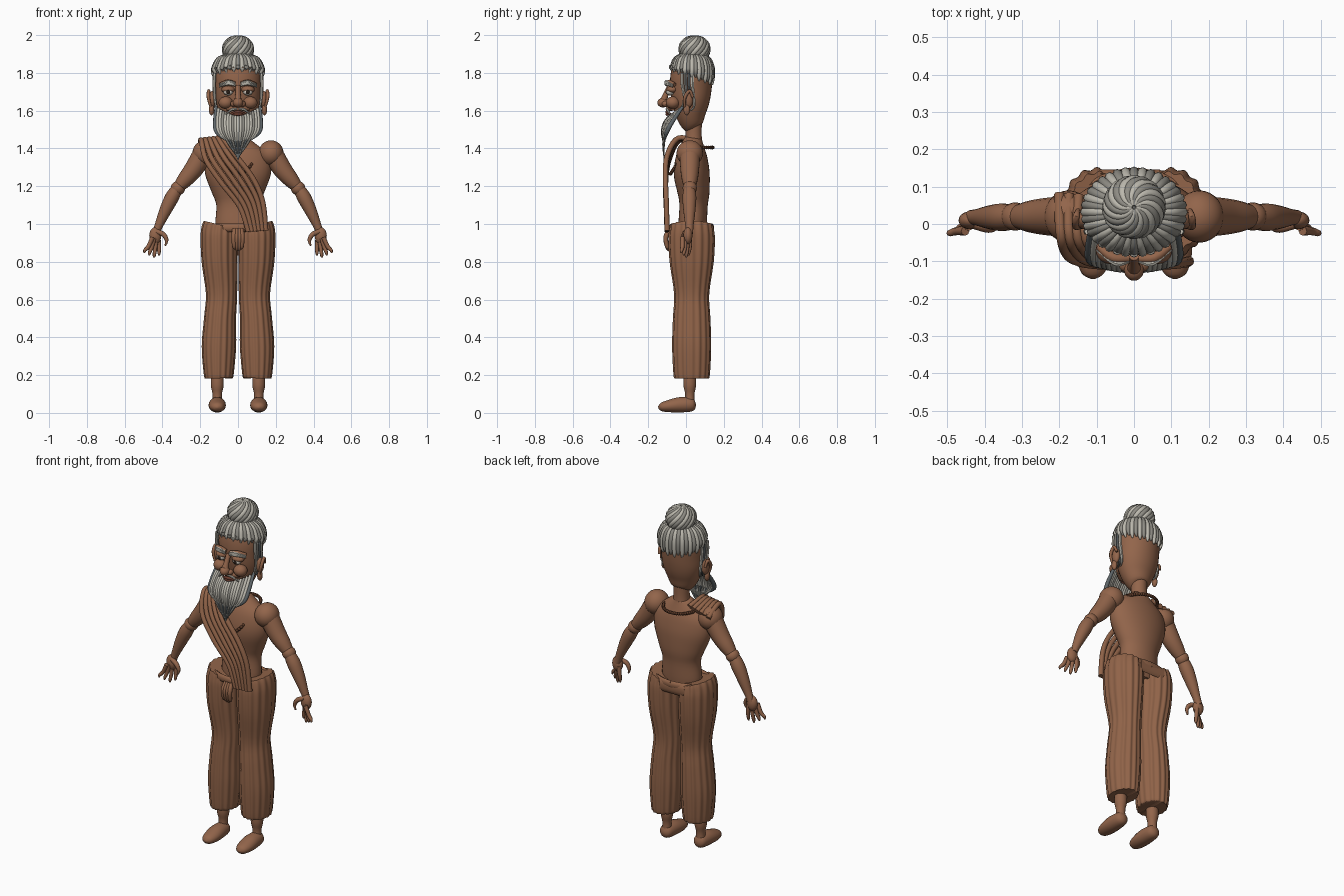
import bpy, bmesh
from math import sin, cos, pi, radians
from mathutils import Vector, Matrix

if "Cube" in bpy.data.objects:
    bpy.data.objects.remove(bpy.data.objects["Cube"])


def material(name, rgb):
    m = bpy.data.materials.new(name)
    m.use_nodes = True
    m.diffuse_color = (*rgb, 1)
    m.node_tree.nodes["Principled BSDF"].inputs["Base Color"].default_value = (*rgb, 1)
    return m


SKIN = material("skin brown", (0.29, 0.13, 0.07))
CLOTH = material("cloth brown", (0.28, 0.125, 0.065))
LIGHT = material("light grey hair", (0.5, 0.48, 0.42))
GREY = material("mid grey hair", (0.27, 0.26, 0.23))
SLATE = material("slate hair", (0.12, 0.14, 0.15))
BEAD = material("dark bead", (0.1, 0.04, 0.02))
LIP = material("lip", (0.16, 0.05, 0.03))
WHITE = material("eye white", (0.6, 0.55, 0.48))
PUPIL = material("pupil", (0.02, 0.012, 0.008))


def spline(keys, steps):
    """Smooth curve through tuples of any length."""
    out = []
    for i in range(len(keys) - 1):
        a, b, c, d = (keys[min(max(i + k, 0), len(keys) - 1)] for k in (-1, 0, 1, 2))
        for s in range(steps):
            t = s / steps
            out.append([q + t / 2 * (r - p + t * (2*p - 5*q + 4*r - e + t * (3*q - p - 3*r + e)))
                        for p, q, r, e in zip(a, b, c, d)])
    return out + [list(keys[-1])]


def tube(bm, keys, n=8, steps=4, mat=0, pleats=0, depth=0.0):
    """Sweep an ellipse along keys of (x, y, z, radius[, second radius])."""
    path = spline([k if len(k) == 5 else (*k, k[3]) for k in keys], steps)
    pos = [Vector(p[:3]) for p in path]
    u, rings = None, []
    for i, p in enumerate(pos):
        t = (pos[min(i + 1, len(pos) - 1)] - pos[max(i - 1, 0)]).normalized()
        if u is None:
            u = t.cross(Vector((0, 1, 0) if abs(t.y) < 0.8 else (0, 0, 1)))
        u = (u - t * u.dot(t)).normalized()
        v = t.cross(u)
        ring = []
        for k in range(n):
            a = 2 * pi * k / n
            f = 1 + depth * cos(pleats * a)
            ring.append(bm.verts.new(p + u * cos(a) * path[i][3] * f + v * sin(a) * path[i][4] * f))
        rings.append(ring)
    faces = [bm.faces.new((r[k], r[(k + 1) % n], q[(k + 1) % n], q[k]))
             for r, q in zip(rings, rings[1:]) for k in range(n)]
    faces += [bm.faces.new(rings[0]), bm.faces.new(rings[-1])]
    for f in faces:
        f.material_index = mat


def ball(bm, centre, size, mat=0, seg=20):
    m = Matrix.Translation(centre) @ Matrix.Diagonal((*size, 1))
    made = bmesh.ops.create_uvsphere(bm, u_segments=seg, v_segments=max(6, seg // 2), radius=1, matrix=m)
    for f in {f for v in made["verts"] for f in v.link_faces}:
        f.material_index = mat


def finish(bm, name, *mats):
    bmesh.ops.recalc_face_normals(bm, faces=bm.faces)
    me = bpy.data.meshes.new(name)
    bm.to_mesh(me)
    bm.free()
    for m in mats:
        me.materials.append(m)
    ob = bpy.data.objects.new(name, me)
    bpy.context.collection.objects.link(ob)
    bpy.ops.object.select_all(action="DESELECT")
    bpy.context.view_layer.objects.active = ob
    ob.select_set(True)
    bpy.ops.object.shade_smooth_by_angle(angle=radians(55))


def trunk(name, rows, mat, n=32):
    """Upright body from rows of (z, half width, half depth, centre y)."""
    bm = bmesh.new()
    tube(bm, [(0, y, z, w, d) for z, w, d, y in rows], n)
    finish(bm, name, mat)


# Torso, neck and head
trunk("torso", [(.93, .11, .07, .03), (1, .12, .075, .035), (1.1, .115, .075, .04),
                (1.17, .14, .085, .04), (1.27, .175, .095, .03), (1.36, .165, .082, .03),
                (1.42, .1, .06, .035), (1.455, .05, .045, .04)], SKIN)
trunk("neck", [(1.4, .05, .05, .04), (1.47, .043, .043, .04), (1.56, .045, .045, .04)], SKIN)
trunk("head", [(1.5, .02, .025, .045), (1.52, .06, .055, .035), (1.58, .095, .08, .025),
               (1.65, .117, .1, .025), (1.72, .122, .11, .026), (1.8, .122, .11, .03),
               (1.87, .09, .09, .035), (1.9, .03, .03, .04)], SKIN)

# Limbs, mirrored by sign
for s, side in ((1, "left"), (-1, "right")):
    bm = bmesh.new()
    ball(bm, (s * .175, .02, 1.375), (.066, .07, .068), seg=28)
    tube(bm, [(s * x, .02, z, r) for x, z, r in ((.185, 1.37, .055), (.235, 1.29, .05),
              (.28, 1.235, .042), (.315, 1.195, .03))], 18)
    ball(bm, (s * .318, .02, 1.19), (.038, .038, .038))
    tube(bm, [(s * x, .018, z, r) for x, z, r in ((.32, 1.19, .03), (.35, 1.14, .037),
              (.385, 1.07, .032), (.42, .99, .022), (.435, .95, .02))], 18)
    finish(bm, side + "_arm", SKIN)

    bm = bmesh.new()
    ball(bm, (s * .438, .01, .938), (.032, .024, .045))
    for k in range(4):
        x, y, low = .418 + .019 * k, .02 - .013 * k, .822 + .012 * abs(k - 1)
        tube(bm, [(s * (.422 + .01 * k), y, .93, .012), (s * x, y, .88, .011),
                  (s * (x + .006 * k), y - .005, low + .015, .009), (s * (x + .007 * k), y - .006, low, .004)])
    tube(bm, [(s * .43, 0, .96, .013), (s * .395, -.01, .945, .013),
              (s * .378, -.012, .915, .01), (s * .385, -.014, .885, .004)])
    finish(bm, side + "_hand", SKIN)

    bm = bmesh.new()
    tube(bm, [(s * .11, .02, z, r) for z, r in ((.05, .026), (.1, .025), (.15, .034), (.23, .03))], 18)
    tube(bm, [(s * .11, y, z, w, h) for y, z, w, h in ((.052, .045, .008, .008), (.035, .044, .035, .035),
              (-.03, .043, .045, .041), (-.09, .036, .044, .033), (-.132, .031, .03, .022),
              (-.147, .03, .006, .005))], 18)
    finish(bm, side + "_foot", SKIN)

    bm = bmesh.new()
    tube(bm, [(s * x, .03, z, w, d) for z, x, w, d in ((.185, .102, .068, .085), (.2, .102, .076, .093),
              (.35, .101, .088, .1), (.5, .095, .082, .096), (.63, .087, .08, .09), (.8, .097, .092, .113),
              (.92, .099, .096, .119), (.97, .097, .094, .114), (.995, .092, .088, .108))],
         96, 4, 0, 16, .035)
    finish(bm, side + "_trouser_leg", CLOTH)

# Waistband and hanging knot
bm = bmesh.new()
loop = [(.165 * sin(a), .03 + .108 * cos(a), .98, .022, .012) for a in (2 * pi * k / 24 for k in range(25))]
tube(bm, loop, 10, 3)
tube(bm, [(x, .135, .96, .035, .012) for x in (-.09, 0, .07)], 10)
for x in (-.022, -.008, .008, .022):
    tube(bm, [(x * .8, -.085, .97, .014), (x, -.107, .93, .013), (x * .9, -.1, .88, .011),
              (x * .8, -.09, .85 + abs(x), .005)])
finish(bm, "waistband", CLOTH)

# Pleated sash hung over the right shoulder
upper = [(-.07, .07, 1.43), (-.085, -.04, 1.455), (-.01, -.1, 1.36), (.08, -.108, 1.24),
         (.13, -.104, 1.12), (.147, -.1, .965)]
lower = [(-.2, .08, 1.40), (-.195, -.03, 1.445), (-.17, -.09, 1.34), (-.09, -.108, 1.22),
         (.01, -.104, 1.09), (.055, -.1, .96)]
bm = bmesh.new()
for k in range(6):
    tube(bm, [(*Vector(a).lerp(Vector(b), k / 5), .014) for a, b in zip(upper, lower)], 10, 6)
finish(bm, "sash", CLOTH)

# Bead necklace, level behind and dipping in front
bm = bmesh.new()
for k in range(56):
    a = 2 * pi * k / 56
    ball(bm, (.1 * sin(a), .03 + .112 * cos(a), 1.405 - .14 * max(0, -cos(a)) ** 1.3), (.0095,) * 3, seg=10)
finish(bm, "bead_necklace", BEAD)

# Face features
bm = bmesh.new()
ball(bm, (0, -.122, 1.642), (.027, .03, .025))
tube(bm, [(0, -.085, 1.73, .014), (0, -.105, 1.69, .014), (0, -.12, 1.65, .02)], 12)
tube(bm, [(-.06, -.07, 1.612, .012), (0, -.09, 1.612, .016), (.06, -.07, 1.612, .012)], 10)
for s in (1, -1):
    ball(bm, (s * .024, -.108, 1.636), (.017, .02, .016))
    ball(bm, (s * .065, -.07, 1.642), (.038, .037, .033))
    ball(bm, (s * .052, -.073, 1.712), (.036, .03, .02))
    tube(bm, [(s * .015, -.092, 1.742, .012), (s * .055, -.09, 1.75, .014), (s * .095, -.06, 1.738, .01)], 10)
finish(bm, "nose_cheeks_and_lids", SKIN)

bm = bmesh.new()
for s in (1, -1):
    ball(bm, (s * .052, -.084, 1.698), (.025, .022, .017), 0)
    ball(bm, (s * .052, -.103, 1.698), (.011, .005, .011), 1, 12)
finish(bm, "eyes", WHITE, PUPIL)

bm = bmesh.new()
for z in (1.581, 1.593):
    tube(bm, [(-.038, -.082, 1.584, .004), (0, -.1, z, .009), (.038, -.082, 1.584, .004)])
finish(bm, "lips", LIP)

bm = bmesh.new()
for s in (1, -1):
    for k in range(3):
        tube(bm, [(s * .014, -.1, 1.732 + .006 * k, .005), (s * .05, -.106, 1.741 + .007 * k, .007),
                  (s * .1, -.07, 1.726 + .006 * k, .003)], 6)
    tube(bm, [(s * .006, -.103, 1.61, .005), (s * .035, -.098, 1.604, .007), (s * .065, -.085, 1.58, .003)], 6)
finish(bm, "brows_and_moustache", LIGHT)

bm = bmesh.new()
for s in (1, -1):
    ball(bm, (s * .136, .012, 1.66), (.018, .026, .045))
    ball(bm, (s * .14, .004, 1.605), (.014, .017, .03))
    tube(bm, [(s * .145, -.008, 1.62, .006), (s * .157, -.006, 1.67, .009),
              (s * .155, .02, 1.705, .009), (s * .15, .036, 1.67, .007)], 8)
finish(bm, "ears", SKIN)

# Beard: curtain of strands with a dark pointed tip
bm = bmesh.new()
for k in range(19):
    a = k / 9 - 1
    b = a * a
    tube(bm, [(.116 * a, -.08 + .062 * b, 1.575 + .045 * b, .008), (.121 * a, -.108 + .035 * b, 1.54, .011),
              (.112 * a, -.122 + .02 * b, 1.485, .011), (.06 * a, -.114, 1.41 + .03 * b, .003)],
         8, 4, 2 if abs(a) > .95 else k % 4 // 3)
for k in range(9):
    a = k / 4 - 1
    tube(bm, [(.075 * a, -.112, 1.47, .007), (.045 * a, -.12, 1.42, .007),
              (.014 * a, -.116, 1.34 + .03 * abs(a), .002)], 6, 4, 1 + k % 2)
finish(bm, "beard", LIGHT, GREY, SLATE)

# Swept-up hair around the crown, and side locks
bm = bmesh.new()
for k in range(36):
    a = 2 * pi * k / 36
    hem = 1.77 - .035 * sin(a) + .012 * (k % 2)
    tube(bm, [(w * cos(a), .032 + d * sin(a), z, r) for w, d, z, r in
              ((.122, .108, hem, .004), (.13, .109, hem + .025, .011), (.128, .107, 1.825, .0135),
               (.105, .09, 1.87, .013), (.065, .062, 1.895, .008))], 8, 4, k % 2)
for s in (1, -1):
    for k in range(4):
        y = -.02 + .018 * k
        tube(bm, [(s * .124, y, 1.8, .009), (s * .127, y, 1.74, .009),
                  (s * .122, y + .01, 1.66 - .01 * k, .007), (s * .113, y - .01, 1.6, .003)], 6, 4, k % 3)
finish(bm, "crown_hair", LIGHT, GREY, SLATE)

# Twisted topknot
bm = bmesh.new()
ball(bm, (0, .045, 1.925), (.066, .066, .058), 1)
for k in range(18):
    keys = []
    for j in range(8):
        lat = pi * (.02 + .74 * j / 7)
        a = 2 * pi * k / 18 - 1.9 * j / 7
        keys.append((.071 * sin(lat) * cos(a), .045 + .071 * sin(lat) * sin(a),
                     1.925 + .066 * cos(lat), .007 + .008 * sin(lat)))
    tube(bm, keys, 8, 3, k % 2)
finish(bm, "topknot", LIGHT, GREY)
